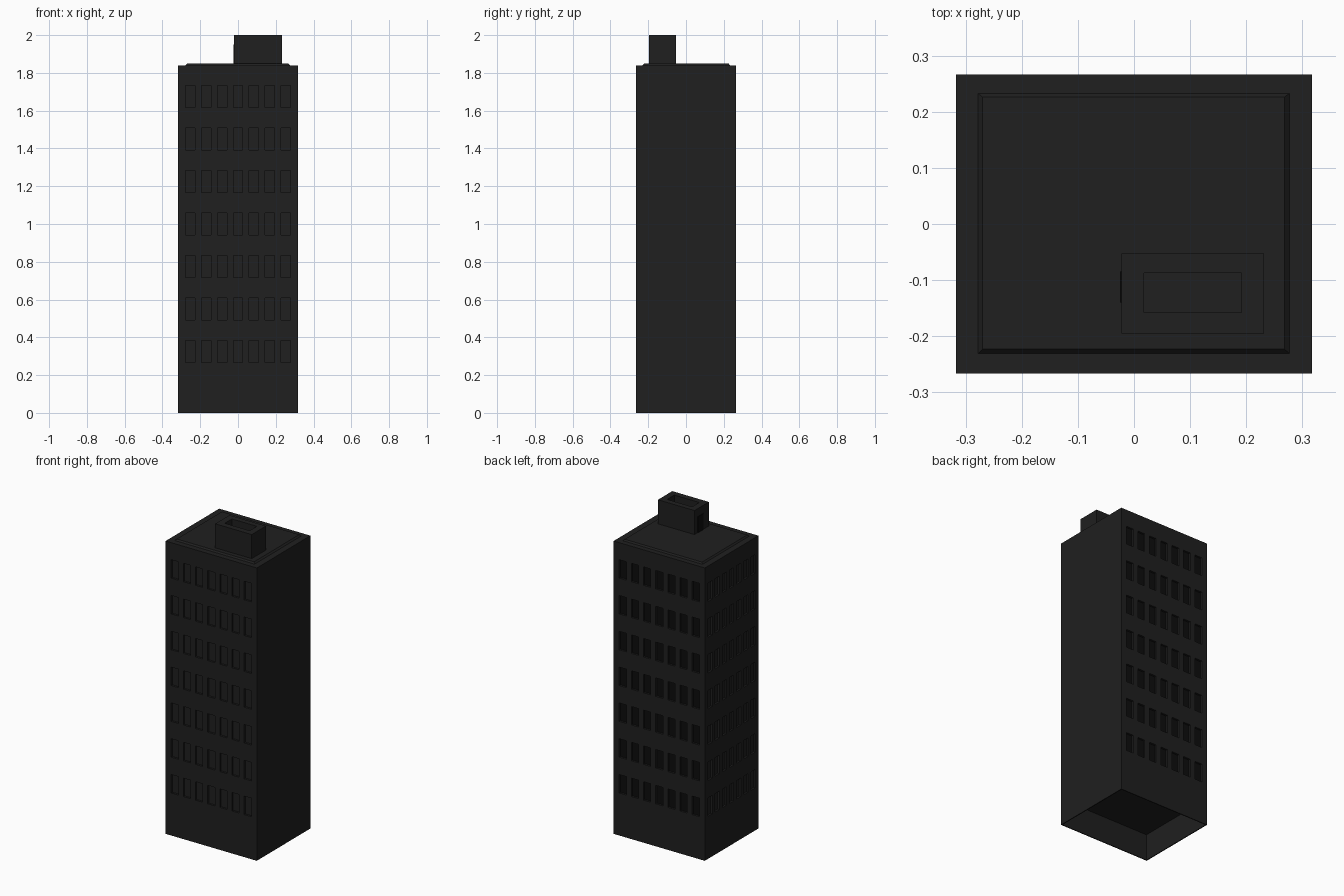
import bpy, bmesh
from mathutils import Vector

if "Cube" in bpy.data.objects:
    bpy.data.objects.remove(bpy.data.objects["Cube"])

X, Y, H = 0.317, 0.266, 1.84      # half width, half depth, wall height
ROWS = [0.325 + 0.225 * i for i in range(7)]


def material(name, v):
    m = bpy.data.materials.new(name)
    m.diffuse_color = (v, v, v, 1)
    m.use_nodes = True
    m.node_tree.nodes["Principled BSDF"].inputs["Base Color"].default_value = m.diffuse_color
    return m


DARK = material("dark_grey", 0.014)
PANE = material("pane_black", 0.004)


def finish(name, bm, mats, weld=True):
    if weld:
        bmesh.ops.remove_doubles(bm, verts=bm.verts, dist=1e-5)
    me = bpy.data.meshes.new(name)
    bm.to_mesh(me)
    bm.free()
    for m in mats:
        me.materials.append(m)
    ob = bpy.data.objects.new(name, me)
    bpy.context.collection.objects.link(ob)
    return ob


def quad(bm, pts, mat=0):
    f = bm.faces.new([bm.verts.new(p) for p in pts])
    f.material_index = mat


def ring(x0, x1, y0, y1, z):
    return [Vector(p) for p in ((x0, y0, z), (x1, y0, z), (x1, y1, z), (x0, y1, z))]


def loft(bm, rings, cap_start=False, cap_end=True):
    # join successive rectangles with side walls
    for a, b in zip(rings, rings[1:]):
        for i in range(4):
            j = (i + 1) % 4
            quad(bm, (a[i], a[j], b[j], b[i]))
    if cap_start:
        quad(bm, rings[0][::-1])
    if cap_end:
        quad(bm, rings[-1])


def window_wall(bm, u, n, half, dist, depth, mat):
    # wall grid whose window cells are sunk along the normal
    u, n = Vector(u), Vector(n)
    s = half / X
    us, zs = [-half], [0]
    for i in range(7):
        c = (i - 3) * 0.0845 * s
        us += [c - 0.025 * s, c + 0.025 * s]
    for c in ROWS:
        zs += [c - 0.058, c + 0.058]
    us.append(half)
    zs.append(H)
    for i in range(15):
        for j in range(15):
            o = [u * a + n * dist + Vector((0, 0, z)) for a, z in (
                (us[i], zs[j]), (us[i + 1], zs[j]),
                (us[i + 1], zs[j + 1]), (us[i], zs[j + 1]))]
            if i % 2 and j % 2:
                p = [v - n * depth for v in o]
                for k in range(4):
                    m = (k + 1) % 4
                    quad(bm, (o[k], o[m], p[m], p[k]))
                quad(bm, p, mat)
            else:
                quad(bm, o)


# Tower body: windows on front, back and left, blank right wall
bm = bmesh.new()
window_wall(bm, (1, 0, 0), (0, -1, 0), X, Y, 0.012, 0)
window_wall(bm, (-1, 0, 0), (0, 1, 0), X, Y, 0.012, 1)
window_wall(bm, (0, -1, 0), (-1, 0, 0), Y, X, 0.012, 0)
quad(bm, ((X, -Y, 0), (X, Y, 0), (X, Y, H), (X, -Y, H)))
# roof with a low raised deck
loft(bm, [ring(-X, X, -Y, Y, H),
          ring(-0.278, 0.277, -0.231, 0.233, H),
          ring(-0.270, 0.268, -0.223, 0.226, H + 0.009)])
# hollow underside
t = 0.006
loft(bm, [r[::-1] for r in (ring(-X, X, -Y, Y, 0),
                            ring(-X + t, X - t, -Y + t, Y - t, 0),
                            ring(-X + 2 * t, X - 2 * t, -Y + 2 * t, Y - 2 * t, 0.16))])
finish("tower_body", bm, [DARK, PANE])

# Rooftop stair house with open well on top
bm = bmesh.new()
loft(bm, [ring(-0.022, 0.232, -0.195, -0.053, H),
          ring(-0.022, 0.232, -0.195, -0.053, 2.0),
          ring(0.018, 0.192, -0.158, -0.087, 2.0),
          ring(0.018, 0.192, -0.158, -0.087, 1.94)])
finish("roof_house", bm, [DARK])

# Door on the left side of the stair house
bm = bmesh.new()
loft(bm, [ring(-0.025, -0.018, -0.14, -0.085, H + 0.005),
          ring(-0.025, -0.018, -0.14, -0.085, 1.95)], cap_start=True)
finish("roof_door", bm, [PANE])
